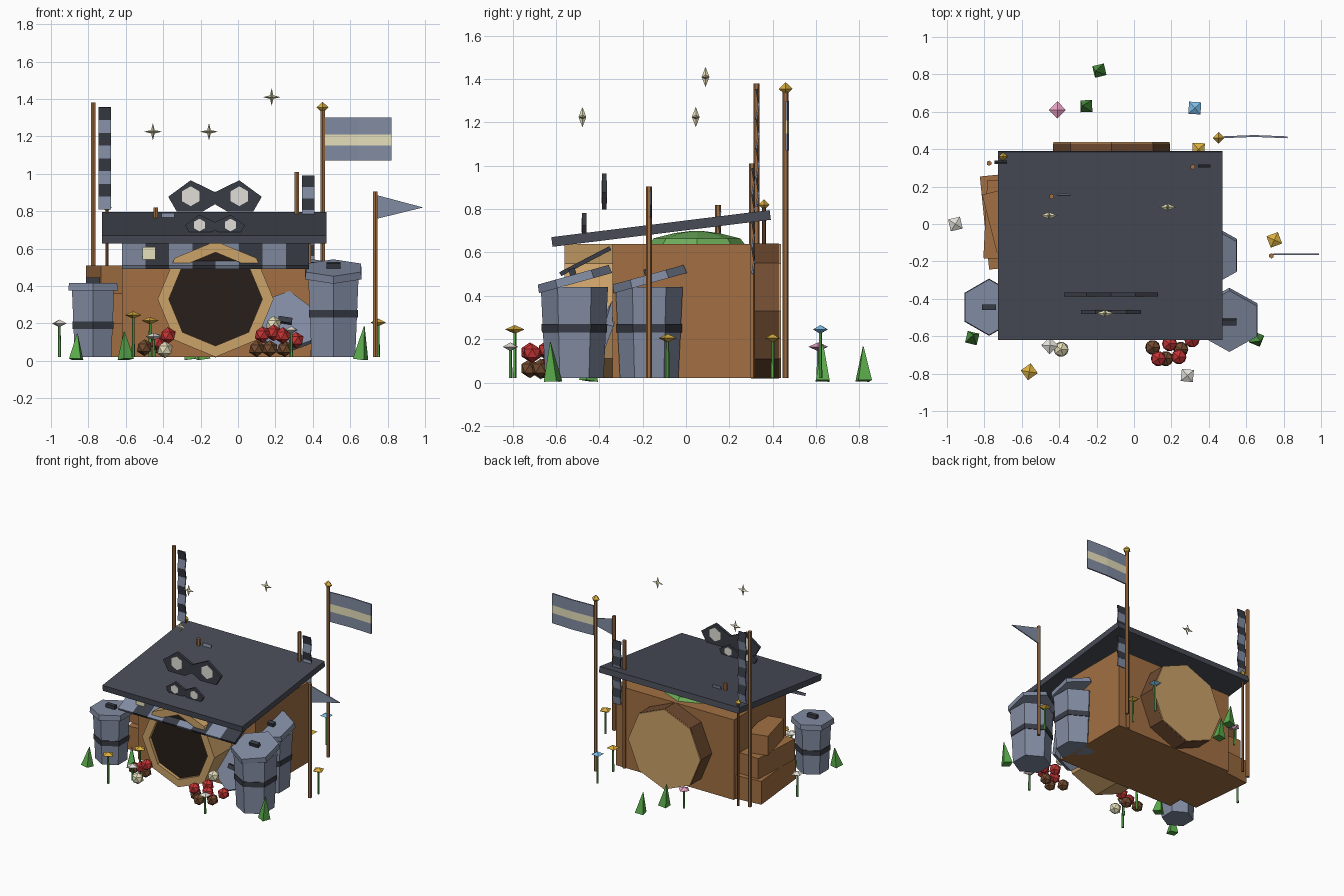
import bpy, bmesh, math
from mathutils import Euler, Vector

if "Cube" in bpy.data.objects:
    bpy.data.objects.remove(bpy.data.objects["Cube"])

COL = dict(wood=(.36, .16, .055), darkwood=(.16, .07, .03), trim=(.60, .36, .14), hole=(.02, .013, .01),
           slate=(.065, .072, .095), steel=(.22, .26, .36), dark=(.04, .045, .06), cream=(.8, .75, .5),
           gold=(.7, .43, .05), green=(.1, .4, .07), red=(.55, .035, .035), brown=(.17, .07, .03),
           white=(.75, .73, .68), blue=(.2, .5, .8), pink=(.8, .35, .55), moss=(.15, .42, .1))
MATS = {}


def mat(c):
    if c not in MATS:
        MATS[c] = bpy.data.materials.new(c)
        MATS[c].diffuse_color = (*COL[c], 1)
    return MATS[c]


def make(name, verts, faces, c, loc=(0, 0, 0), rot=(0, 0, 0)):
    bm = bmesh.new()
    vs = [bm.verts.new(v) for v in verts]
    for f in faces:
        bm.faces.new([vs[i] for i in f])
    bmesh.ops.recalc_face_normals(bm, faces=bm.faces[:])
    me = bpy.data.meshes.new(name)
    bm.to_mesh(me)
    bm.free()
    ob = bpy.data.objects.new(name, me)
    bpy.context.collection.objects.link(ob)
    me.materials.append(mat(c))
    ob.location, ob.rotation_euler = loc, rot
    return ob


def box(name, size, loc, c, rot=(0, 0, 0)):
    v = [(x * size[0] / 2, y * size[1] / 2, z * size[2] / 2) for x in (-1, 1) for y in (-1, 1) for z in (-1, 1)]
    f = [(0, 1, 3, 2), (4, 6, 7, 5), (0, 4, 5, 1), (2, 3, 7, 6), (0, 2, 6, 4), (1, 5, 7, 3)]
    return make(name, v, f, c, loc, rot)


def loft(name, n, rings, c, loc=(0, 0, 0), rot=(0, 0, 0), closed=False):
    """Stack of n-sided rings (radius, z), first corner on +y."""
    v = [(r * math.sin(2 * math.pi * i / n), r * math.cos(2 * math.pi * i / n), z) for r, z in rings for i in range(n)]
    m = len(rings)
    f = [(k * n + i, k * n + (i + 1) % n, (k + 1) % m * n + (i + 1) % n, (k + 1) % m * n + i)
         for k in range(m if closed else m - 1) for i in range(n)]
    if not closed:
        f += [tuple(range(n)), tuple(range((m - 1) * n, m * n))]
    return make(name, v, f, c, loc, rot)


def plate(name, pts, depth, c, loc):
    """Outline in x/z extruded along y."""
    n = len(pts)
    v = [(x, y, z) for y in (-depth / 2, depth / 2) for x, z in pts]
    f = [tuple(range(n)), tuple(range(n, 2 * n))] + [(i, (i + 1) % n, n + (i + 1) % n, n + i) for i in range(n)]
    return make(name, v, f, c, loc)


def ball(name, r, loc, c, sz=1.0):
    bm = bmesh.new()
    bmesh.ops.create_icosphere(bm, subdivisions=1, radius=r)
    me = bpy.data.meshes.new(name)
    bm.to_mesh(me)
    bm.free()
    ob = bpy.data.objects.new(name, me)
    bpy.context.collection.objects.link(ob)
    me.materials.append(mat(c))
    ob.location, ob.scale = loc, (1, 1, sz)


def gem(name, r, h, loc, c, turn=0.3):
    loft(name, 4, [(.0005, -h), (r, 0), (.0005, h)], c, loc, (0, 0, turn))


# Shed body, roof slab and moss mound
DX, DZ, FACE = -.12, .33, (math.pi / 2, 0, 0)
box("shed_body", (1.01, .64, .62), (-.115, -.02, .33), "wood")
tilt = math.atan2(.125, 1.01)
box("roof", (1.2, 1.015, .045), (-.128, -.115, .711), "slate", (tilt, 0, 0))
loft("moss_mound", 8, [(.22, 0), (.2, .025), (.1, .05), (.02, .06)], "moss", (-.12, .05, .64))

# Octagonal doorway and back hatch
loft("door_ring", 8, [(.31, 0), (.31, .22), (.25, .22), (.25, 0)], "trim", (DX, -.34, DZ), FACE, True)
loft("door_hub", 8, [(.305, 0), (.305, .19)], "wood", (DX, -.335, DZ), FACE).hide_render = False
loft("door_opening", 8, [(.25, 0), (.25, .01)], "hole", (DX, -.525, DZ), FACE)
loft("back_rim", 8, [(.312, 0), (.312, .13)], "darkwood", (DX, .43, DZ), FACE)
loft("back_hatch", 8, [(.31, 0), (.31, .02)], "trim", (DX, .438, DZ), FACE)

# Striped awning and lamp
aw = math.atan2(.12, .23)
for i in range(8):
    box("awning_stripe", (.125, .26, .02), (-.557 + i * .125, -.465, .56), "dark" if i % 2 else "steel", (aw, 0, 0))
box("lamp", (.07, .04, .065), (-.475, -.5, .575), "cream")

# Crates on the left side
for w, d, z, h, x, a in ((.3, .5, .11, .18, -.65, .1), (.27, .42, .28, .16, -.66, -.05), (.15, .32, .435, .15, -.7, .25)):
    box("crate", (w, d, h), (x, .02, z), "wood", (0, 0, a))


# Hexagonal bins with band, lid and handle
def lid(r, loc, rot):
    loft("bin_lid", 6, [(r, -.02), (r * .97, .02)], "steel", loc, rot)
    off = Vector((0, 0, .033))
    off.rotate(Euler(rot))
    box("lid_handle", (.075, .03, .03), Vector(loc) + off, "dark", rot)


for x, y, r, h, lr, t in ((.51, -.515, .155, .44, .175, .27), (.4, -.17, .155, .44, .175, .27),
                          (-.775, -.445, .13, .375, .153, 0)):
    loft("bin_body", 6, [(r * .87, .02), (r, h)], "steel", (x, y, 0))
    zb = h * .57 if t else .19
    loft("bin_band", 6, [(r * .97, zb - .02), (r * .98, zb + .02)], "dark", (x, y, 0))
    lid(lr, (x, y, h + (.038 if t else .022)), (t, 0, 0))
lid(.18, (.25, -.385, .205), (math.radians(70), .15, 0))


# Poles, banners and flags
def pole(x, y, top, r=.014):
    loft("pole", 6, [(r, .02), (r, top)], "darkwood" if r < .012 else "wood", (x, y, 0))


def banner(x0, x1, y, z0, z1, n):
    dz = (z1 - z0) / n
    for i in range(n):
        s = 1 if i % 2 else -1
        box("banner_fold", (x1 - x0, .008, dz * 1.02), ((x0 + x1) / 2, y, z0 + (i + .5) * dz),
            "dark" if i % 2 else "steel", (s * .15, 0, 0))


for x, y, top in ((-.775, .325, 1.38), (.452, .46, 1.34), (.735, -.17, .905), (.315, .305, 1.01), (-.44, .147, .82)):
    pole(x, y, top)
pole(-.7, .36, .81, .01)
gem("finial", .032, .03, (.452, .46, 1.355), "gold", 0)
gem("finial", .025, .025, (-.7, .36, .82), "gold", 0)
banner(-.745, -.68, .33, .81, 1.355, 8)
banner(.342, .41, .31, .5, .99, 8)
banner(-.41, -.34, .155, .5, .79, 5)
for z, h, c in ((1.255, .09, "steel"), (1.18, .06, "cream"), (1.11, .08, "steel")):
    for k in (0, 1):
        box("flag_band", (.178, .01, h), (.555 + k * .176, .467, z), c, (0, 0, .04 - .08 * k))
plate("pennant", [(.745, .885), (.99, .82), (.745, .76)], .008, "steel", (0, -.163, 0))

# Goggle-shaped ornaments over the roof
HALF = [(0, .02), (.13, .083), (.25, -.005), (.205, -.083), (.065, -.083), (0, -.045)]
OUT = HALF + [(-x, z) for x, z in HALF[-2:0:-1]]
for y, z, s in ((-.377, .882, 1), (-.47, .728, .64)):
    plate("goggle_frame", [(x * s, q * s) for x, q in OUT], .02, "dark", (-.123, y, z))
    for sx in (-1, 1):
        loft("goggle_lens", 6, [(.053 * s, -.012), (.053 * s, .012)], "white", (-.123 + sx * .13 * s, y, z - .002), FACE)

# Floating sparkles
for x, y, z in ((-.455, .045, 1.225), (-.155, -.478, 1.225), (.18, .09, 1.41)):
    pts = [((.047 if i % 2 == 0 else .013) * math.cos(i * math.pi / 4), 0,
            (.047 if i % 2 == 0 else .013) * math.sin(i * math.pi / 4)) for i in range(8)]
    make("sparkle", pts + [(0, -.018, 0), (0, .018, 0)],
         [(i, (i + 1) % 8, k) for i in range(8) for k in (8, 9)], "cream", (x, y, z))

# Flowers
for x, y, z, c in ((-.955, 0, .2, "white"), (-.56, -.79, .245, "gold"), (-.47, -.53, .215, "gold"),
                   (.75, -.085, .205, "gold"), (.345, .4, .205, "gold"), (.285, -.81, .165, "white"),
                   (-.45, -.65, .13, "white"), (.325, .62, .245, "blue"), (-.41, .61, .165, "pink")):
    loft("flower_stem", 5, [(.009, .02), (.007, z)], "green", (x, y, 0))
    gem("flower_head", .046, .02, (x, y, z), c, .4 + x)

# Grass tufts
for x, y, h in ((-.185, .82, .16), (-.255, .63, .17), (-.865, -.61, .14), (.655, -.615, .18), (-.6, -.45, .15)):
    loft("grass_tuft", 4, [(.045, 0), (.002, h)], "green", (x, y, .008), (.08, -.1, x * 3))

# Berry clusters and pale stones
for x, y, z, c in ((-.375, -.58, .135, "red"), (-.43, -.57, .1, "red"), (-.5, -.56, .07, "brown"), (-.4, -.56, .065, "brown"),
                   (.13, -.72, .14, "red"), (.24, -.71, .135, "red"), (.19, -.64, .15, "red"), (.31, -.62, .11, "red"),
                   (.1, -.66, .065, "brown"), (.17, -.72, .065, "brown"), (.25, -.67, .065, "brown"),
                   (-.39, -.67, .06, "cream"), (.19, -.57, .195, "cream")):
    ball("berry" if c == "red" else "stone", .045, (x, y, z), c)

for m in bpy.data.materials:
    if m.users and not m.is_grease_pencil:
        m.use_nodes = True
        m.node_tree.nodes["Principled BSDF"].inputs["Base Color"].default_value = m.diffuse_color
